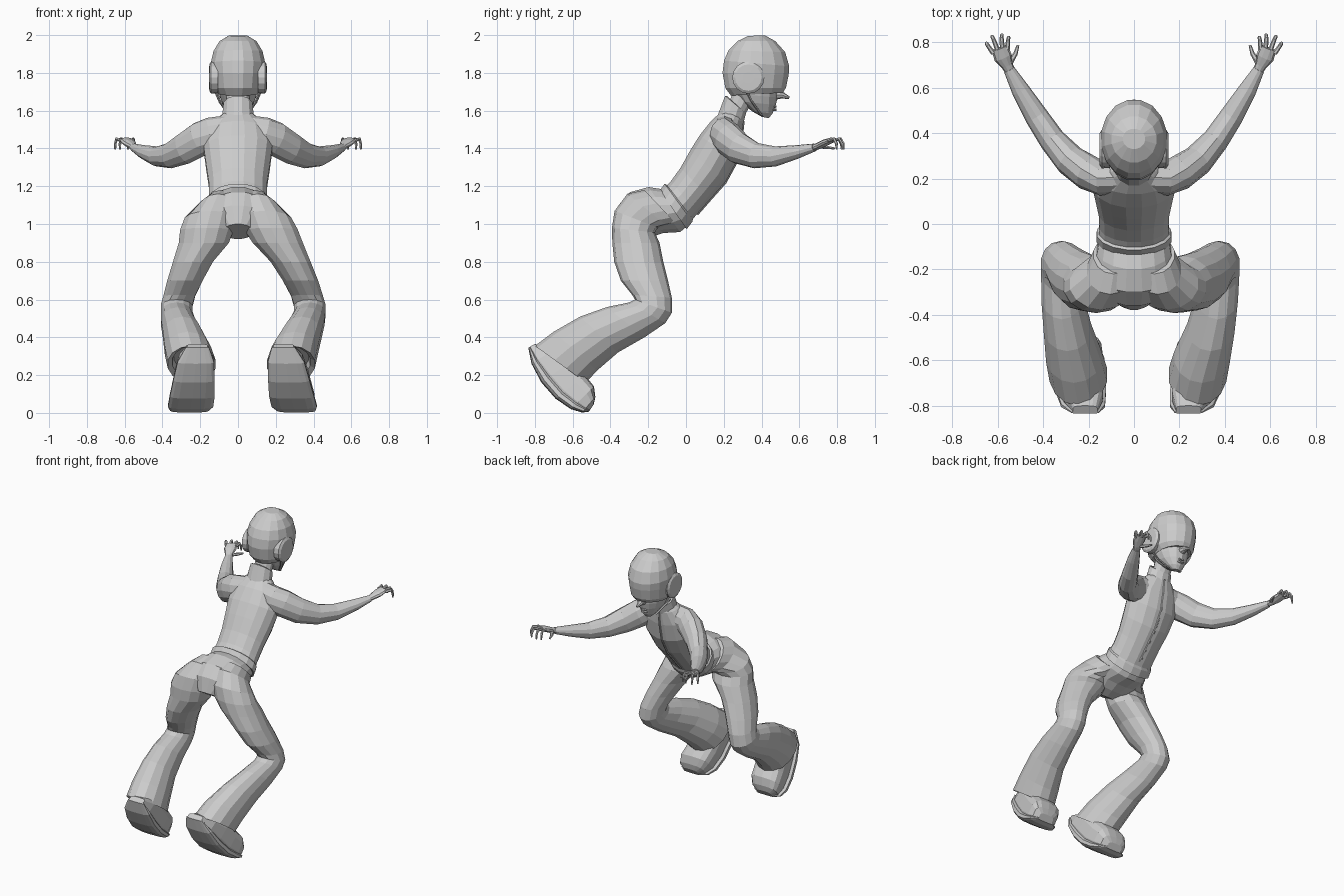
import bpy, bmesh, math
from mathutils import Vector

def skin(name, rings, close=True):
    """Bridge a list of equal vertex rings into a faceted solid."""
    bm = bmesh.new()
    loops = [[bm.verts.new(p) for p in r] for r in rings]
    n = len(loops[0])
    for a, b in zip(loops, loops[1:]):
        for i in range(n):
            j = (i + 1) % n
            bm.faces.new((a[i], a[j], b[j], b[i]))
    if close:
        bm.faces.new(loops[0])
        bm.faces.new(loops[-1])
    bmesh.ops.recalc_face_normals(bm, faces=bm.faces)
    me = bpy.data.meshes.new(name)
    bm.to_mesh(me)
    bm.free()
    ob = bpy.data.objects.new(name, me)
    bpy.context.collection.objects.link(ob)
    return ob

def ring(ya, za, yb, zb, x0, x1, n=14, p=1.0):
    """Oval spanning two side-view points and two x limits."""
    out = []
    for i in range(n):
        t = 2 * math.pi * (i + 0.5) / n
        c, s = [math.copysign(abs(v) ** p, v) for v in (math.cos(t), math.sin(t))]
        out.append(Vector(((x0 + x1) / 2 + c * (x1 - x0) / 2,
                           (ya + yb) / 2 + s * (yb - ya) / 2,
                           (za + zb) / 2 + s * (zb - za) / 2)))
    return out

def body(name, secs, n=14, p=1.0):
    """Centred loft from (back y, back z, front y, front z, half width)."""
    return skin(name, [ring(*s[:4], -s[4], s[4], n, p) for s in secs])

def tube(name, pts, sx=1, n=10):
    """Tube through (x, y, z, side radius, vertical radius)."""
    cs = [Vector((sx * q[0], q[1], q[2])) for q in pts]
    rings = []
    for i, c in enumerate(cs):
        t = (cs[min(i + 1, len(cs) - 1)] - cs[max(i - 1, 0)]).normalized()
        side = t.cross(Vector((0, 0, 1))).normalized()
        up = side.cross(t)
        rings.append([c + side * pts[i][3] * math.cos(a) + up * pts[i][4] * math.sin(a)
                      for a in (2 * math.pi * k / n for k in range(n))])
    return skin(name, rings)

# Jacket body, hem band, zip
jacket = [(-.13, 1.18, 0, .985, .162), (-.08, 1.23, .06, 1.05, .155),
          (-.03, 1.30, .13, 1.13, .158), (.02, 1.39, .21, 1.22, .172),
          (.07, 1.47, .27, 1.33, .185), (.13, 1.545, .295, 1.45, .165),
          (.18, 1.59, .305, 1.54, .10), (.20, 1.61, .30, 1.57, .07)]
body("jacket", jacket, 16)
body("jacket_hem", [(-.14, 1.18, .005, .97, .168), (-.115, 1.215, .035, 1.01, .167),
                    (-.105, 1.21, .04, 1.03, .155)], 16)
tube("jacket_zip", [(0, s[2], s[3], .008, .006) for s in jacket[1:]], n=6)

# Neck and open collar
body("neck", [(.20, 1.57, .29, 1.54, .062), (.25, 1.71, .37, 1.67, .062)], 12)
body("collar", [(.165, 1.575, .305, 1.53, .088), (.205, 1.68, .32, 1.585, .079),
                (.215, 1.68, .31, 1.59, .068), (.20, 1.60, .29, 1.55, .06)], 12)

# Face, nose, lips
body("face", [(.40, 1.568, .438, 1.56, .028), (.35, 1.597, .458, 1.585, .055),
              (.28, 1.65, .475, 1.63, .085), (.25, 1.69, .485, 1.67, .10),
              (.24, 1.76, .49, 1.74, .115)], 14)
tube("nose", [(0, .46, 1.685, .03, .03), (0, .51, 1.682, .02, .018),
              (0, .547, 1.668, .008, .007)], n=8)
for k, z in enumerate((1.605, 1.622)):
    tube("lip_%d" % k, [(0, .45, z, .028, .009), (0, .478, z, .018, .006)], n=8)

# Helmet shell with visor edge
body("helmet", [(.25, 1.70, .48, 1.70, .09), (.235, 1.68, .515, 1.695, .108),
                (.205, 1.72, .532, 1.72, .132), (.19, 1.80, .547, 1.79, .143),
                (.198, 1.865, .55, 1.835, .147), (.222, 1.92, .528, 1.91, .132),
                (.27, 1.968, .475, 1.968, .10), (.33, 1.996, .42, 1.998, .05)], 16)

for sx, tag in ((1, "right"), (-1, "left")):
    # Ear cup
    cup = []
    for x, r in ((.105, .083), (.142, .085), (.152, .07), (.153, .03)):
        cup.append([Vector((sx * x, .33 + r * math.cos(a), 1.775 + r * math.sin(a)))
                    for a in (2 * math.pi * k / 16 for k in range(16))])
    skin("ear_cup_" + tag, cup)
    # Chin strap
    tube("chin_strap_" + tag, [(.125, .31, 1.72, .012, .005), (.095, .35, 1.645, .01, .005),
                               (.045, .40, 1.575, .01, .005)], sx, 6)
    # Sleeve
    tube("sleeve_" + tag, [(.06, .205, 1.49, .07, .085), (.14, .20, 1.475, .075, .09),
                           (.20, .225, 1.45, .078, .092), (.28, .28, 1.40, .07, .085),
                           (.36, .37, 1.362, .058, .068), (.43, .475, 1.358, .052, .053),
                           (.50, .59, 1.382, .04, .036), (.55, .68, 1.405, .025, .021)], sx, 12)
    # Palm, thumb, curled fingers
    tube("palm_" + tag, [(.54, .665, 1.40, .022, .016), (.56, .70, 1.413, .026, .018),
                         (.577, .735, 1.43, .04, .018), (.592, .775, 1.445, .037, .014)], sx, 10)
    tube("thumb_" + tag, [(.55, .705, 1.41, .014, .012), (.522, .75, 1.405, .010, .009),
                          (.511, .787, 1.40, .006, .006)], sx, 6)
    fingers = [((.558, .77), (.555, .808), (.552, .822)), ((.58, .772), (.583, .82), (.582, .833)),
               ((.602, .768), (.618, .812), (.625, .826)), ((.62, .752), (.643, .785), (.65, .796))]
    for k, (a, b, c) in enumerate(fingers):
        tube("finger_%d_%s" % (k, tag), [(*a, 1.444, .011, .010), (*b, 1.45, .009, .009),
                                        (*c, 1.425, .008, .008), (c[0], c[1] + .002, 1.395, .005, .005)], sx, 6)

# Trouser seat
body("trouser_seat", [(-.12, 1.185, 0, .98, .155), (-.20, 1.198, -.03, .955, .165),
                      (-.30, 1.17, -.12, .95, .19), (-.36, 1.10, -.18, .93, .16),
                      (-.38, 1.0, -.25, .92, .08)], 16)

# Flared trouser legs: side points, x limits, inward shift of the left leg
leg = [(-.22, 1.18, -.05, 1.0, .0, .18, 0), (-.31, 1.16, -.10, .99, .0, .21, 0),
       (-.378, 1.07, -.15, .98, .0, .285, 0), (-.392, .98, -.165, .955, .03, .32, .01),
       (-.39, .90, -.14, .90, .075, .347, .03), (-.38, .80, -.12, .80, .17, .387, .04),
       (-.345, .70, -.095, .70, .235, .427, .05), (-.285, .625, -.075, .61, .28, .452, .055),
       (-.27, .60, -.075, .53, .295, .466, .055), (-.30, .585, -.11, .475, .295, .466, .055),
       (-.42, .56, -.22, .40, .275, .46, .05), (-.56, .51, -.36, .32, .232, .445, .045),
       (-.70, .43, -.47, .225, .175, .425, .035), (-.80, .355, -.53, .16, .15, .41, .035),
       (-.775, .352, -.545, .185, .175, .385, .035), (-.74, .37, -.53, .22, .185, .375, .035)]
# Shoe: sole point, upper point, half width, x position heel to toe
shoe = [(-.835, .345, -.80, .365, .06, 0), (-.818, .26, -.70, .335, .095, .2),
        (-.765, .16, -.60, .28, .108, .4), (-.69, .075, -.535, .20, .117, .6),
        (-.61, .02, -.487, .14, .118, .8), (-.55, .002, -.48, .085, .10, .95),
        (-.515, .006, -.488, .045, .06, 1)]
for sx, tag, heel, toe in ((1, "right", .24, .312), (-1, "left", .215, .26)):
    rings = []
    for s in leg:
        d = s[6] if sx < 0 else 0
        rings.append([Vector((sx * v.x, v.y, v.z))
                      for v in ring(*s[:4], s[4] - d, s[5] - d)])
    skin("trouser_leg_" + tag, rings)
    for part, frac, grow in (("shoe_upper_", 1, .92), ("shoe_sole_", .3, 1.03)):
        rs = []
        for ya, za, yb, zb, w, f in shoe:
            cx, w = sx * (heel + (toe - heel) * f), w * grow
            rs.append(ring(ya, za, ya + (yb - ya) * frac, za + (zb - za) * frac,
                           cx - w, cx + w, 14, .65))
        skin(part + tag, rs)
